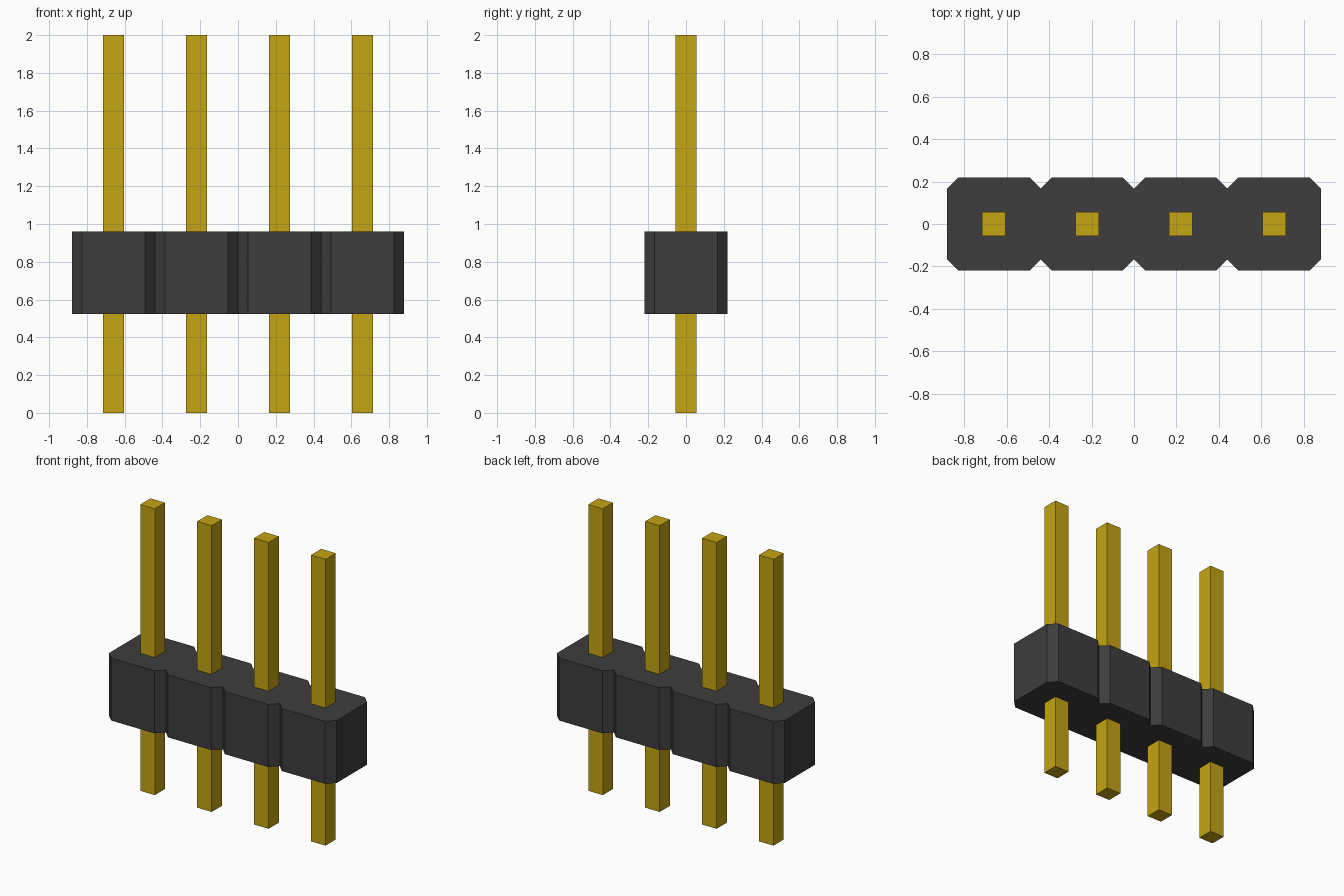
import bpy
import bmesh

cube = bpy.data.objects.get("Cube")
if cube:
    bpy.data.objects.remove(cube, do_unlink=True)

PITCH = 0.44             # spacing between pins
COUNT = 4
HALF = PITCH / 2
CHAMFER = 0.053
BODY_Z = (0.524, 0.961)
PIN_HALF = 0.056
PIN_Z = (0.0, 2.0)


def make_material(name, color, roughness):
    mat = bpy.data.materials.new(name)
    mat.use_nodes = True
    mat.diffuse_color = color
    bsdf = mat.node_tree.nodes["Principled BSDF"]
    bsdf.inputs["Base Color"].default_value = color
    bsdf.inputs["Roughness"].default_value = roughness
    return mat


def extrude_outline(name, outline, z_range, mat):
    """Solid prism from a counter-clockwise outline."""
    bm = bmesh.new()
    base = bm.faces.new([bm.verts.new((x, y, z_range[0])) for x, y in outline])
    result = bmesh.ops.extrude_face_region(bm, geom=[base], use_keep_orig=True)
    top = [g for g in result["geom"] if isinstance(g, bmesh.types.BMVert)]
    bmesh.ops.translate(bm, verts=top, vec=(0, 0, z_range[1] - z_range[0]))
    bmesh.ops.recalc_face_normals(bm, faces=bm.faces)
    mesh = bpy.data.meshes.new(name)
    bm.to_mesh(mesh)
    bm.free()
    mesh.materials.append(mat)
    obj = bpy.data.objects.new(name, mesh)
    bpy.context.collection.objects.link(obj)
    return obj


black = make_material("black plastic", (0.047, 0.047, 0.047, 1), 0.6)
gold = make_material("gold metal", (0.56, 0.37, 0.006, 1), 0.4)

centers = [(i - (COUNT - 1) / 2) * PITCH for i in range(COUNT)]

# Housing: chamfered cells joined in a row, with notches between them
front = [(centers[0] - HALF, -HALF + CHAMFER)]
for cx in centers:
    front += [(cx - HALF + CHAMFER, -HALF),
              (cx + HALF - CHAMFER, -HALF),
              (cx + HALF, -HALF + CHAMFER)]
back = [(-x, -y) for x, y in front]
extrude_outline("housing", front + back, BODY_Z, black)

# Square pins running through the housing
p = PIN_HALF
for i, cx in enumerate(centers):
    square = [(cx - p, -p), (cx + p, -p), (cx + p, p), (cx - p, p)]
    extrude_outline(f"pin_{i + 1}", square, PIN_Z, gold)
